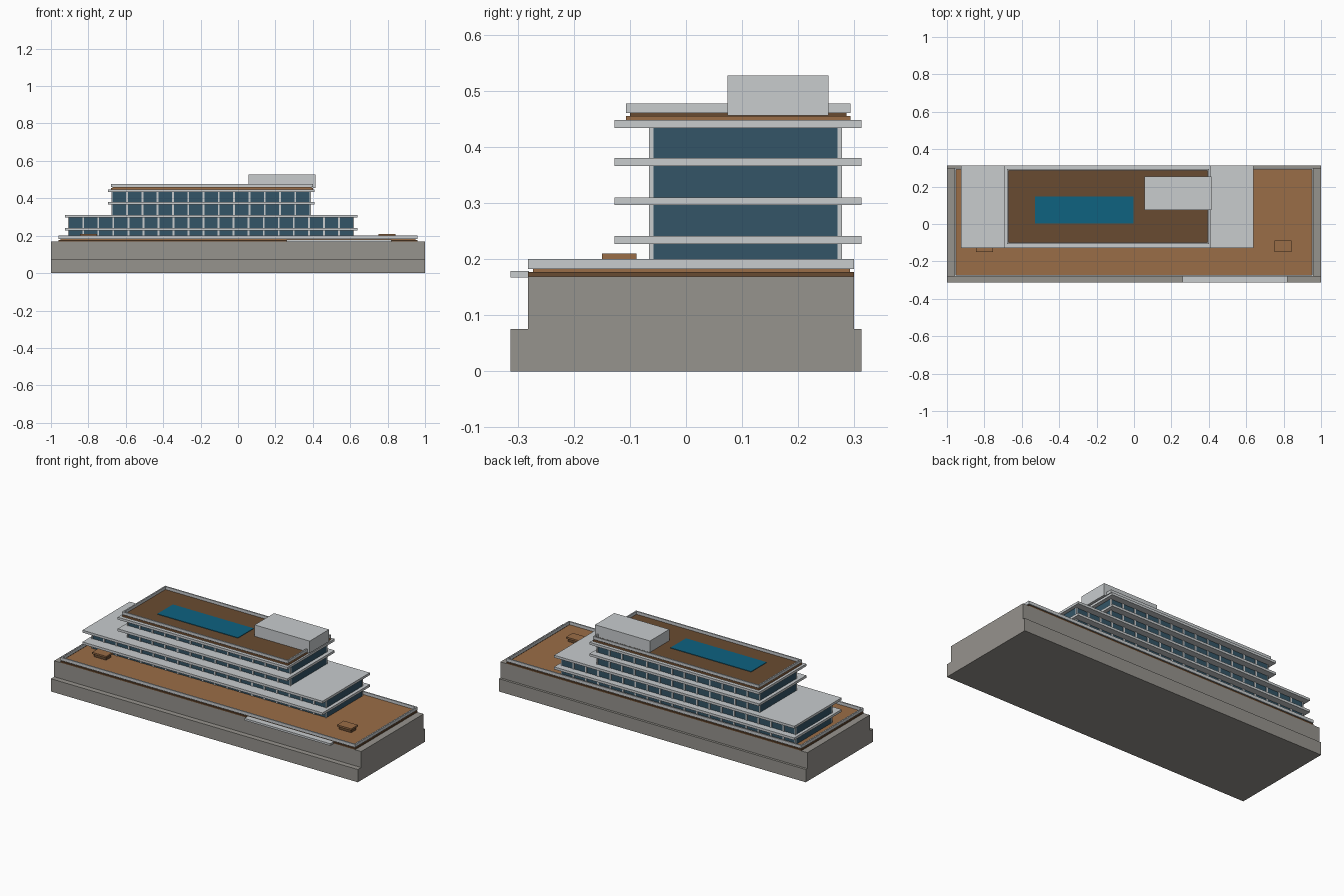
import bpy

if "Cube" in bpy.data.objects:
    bpy.data.objects.remove(bpy.data.objects["Cube"])


def material(name, hexcode):
    def linear(c):
        return c / 12.92 if c <= 0.04045 else ((c + 0.055) / 1.055) ** 2.4
    m = bpy.data.materials.new(name)
    rgb = [linear(int(hexcode[i:i + 2], 16) / 255) for i in (0, 2, 4)]
    m.diffuse_color = (*rgb, 1)
    m.use_nodes = True
    m.node_tree.nodes["Principled BSDF"].inputs["Base Color"].default_value = m.diffuse_color
    return m


CONCRETE = material("concrete", "96938D")
LIGHT = material("light_grey", "C8CCCE")
WOOD = material("terrace_wood", "9A6D47")
DARK_WOOD = material("dark_wood", "694B31")
GLASS = material("window_glass", "345567")
WATER = material("pool_water", "0E6280")


def mesh_object(name, boxes, mat):
    """One object made of axis-aligned boxes (x0, x1, y0, y1, z0, z1)."""
    verts, faces = [], []
    for x0, x1, y0, y1, z0, z1 in boxes:
        n = len(verts)
        verts += [(x, y, z) for z in (z0, z1)
                  for x, y in ((x0, y0), (x1, y0), (x1, y1), (x0, y1))]
        faces += [[n + i for i in f] for f in
                  ((3, 2, 1, 0), (4, 5, 6, 7), (0, 1, 5, 4),
                   (1, 2, 6, 5), (2, 3, 7, 6), (3, 0, 4, 7))]
    me = bpy.data.meshes.new(name)
    me.from_pydata(verts, [], faces)
    me.materials.append(mat)
    ob = bpy.data.objects.new(name, me)
    bpy.context.collection.objects.link(ob)
    return ob


def box(name, mat, *b):
    return mesh_object(name, [b], mat)


def rail(name, mat, x0, x1, y0, y1, z0, z1, t=0.008):
    mesh_object(name, [(x0, x1, y0, y0 + t, z0, z1), (x0, x1, y1 - t, y1, z0, z1),
                       (x0, x0 + t, y0 + t, y1 - t, z0, z1),
                       (x1 - t, x1, y0 + t, y1 - t, z0, z1)], mat)


def storey_block(name, x0, x1, z0, z1, bays):
    """Glazed block with mullions along front and back."""
    y0, y1, w, d = -0.062, 0.274, 0.005, 0.004
    box(name + "_glass", GLASS, x0, x1, y0, y1, z0, z1)
    bars = []
    for i in range(bays + 1):
        x = x0 + (x1 - x0) * i / bays
        a, b = max(x - w, x0 - 0.001), min(x + w, x1 + 0.001)
        bars += [(a, b, y0 - d, y0 + d, z0, z1), (a, b, y1 - d, y1 + d, z0, z1)]
    mesh_object(name + "_mullions", bars, LIGHT)


# Stepped concrete base
box("base_lower", CONCRETE, -1, 1, -0.313, 0.313, 0, 0.075)
box("base_upper", CONCRETE, -1, 1, -0.282, 0.299, 0.075, 0.169)

# Terrace
box("terrace_slab", DARK_WOOD, -0.96, 0.96, -0.282, 0.299, 0.169, 0.177)
box("terrace_deck", WOOD, -0.95, 0.95, -0.273, 0.292, 0.177, 0.183)
rail("terrace_parapet", LIGHT, -0.96, 0.96, -0.282, 0.299, 0.182, 0.2)
box("entrance_canopy", LIGHT, 0.26, 0.82, -0.313, -0.28, 0.167, 0.179)

# Terrace planters
for side, x in (("left", -0.80), ("right", 0.797)):
    box(side + "_planter_body", DARK_WOOD, x - 0.04, x + 0.04, -0.142, -0.095, 0.183, 0.202)
    box(side + "_planter_top", WOOD, x - 0.046, x + 0.046, -0.15, -0.088, 0.2, 0.21)

# Glazed storeys and projecting floor slabs
storey_block("lower_storeys", -0.908, 0.62, 0.183, 0.3, 19)
storey_block("upper_storeys", -0.675, 0.388, 0.305, 0.44, 13)
for i, (x0, x1, z) in enumerate([(-0.925, 0.64, 0.227), (-0.925, 0.64, 0.296),
                                 (-0.695, 0.41, 0.366), (-0.695, 0.41, 0.434)]):
    box("floor_slab_%d" % (i + 1), LIGHT, x0, x1, -0.127, 0.313, z, z + 0.014)

# Roof terrace
box("roof_slab", WOOD, -0.68, 0.4, -0.107, 0.293, 0.448, 0.455)
box("roof_deck", DARK_WOOD, -0.672, 0.392, -0.1, 0.286, 0.455, 0.46)
rail("roof_parapet", LIGHT, -0.68, 0.4, -0.107, 0.293, 0.46, 0.477)
box("pool", WATER, -0.528, -0.002, 0.003, 0.148, 0.458, 0.463)
box("roof_pavilion", LIGHT, 0.057, 0.415, 0.074, 0.254, 0.456, 0.527)
